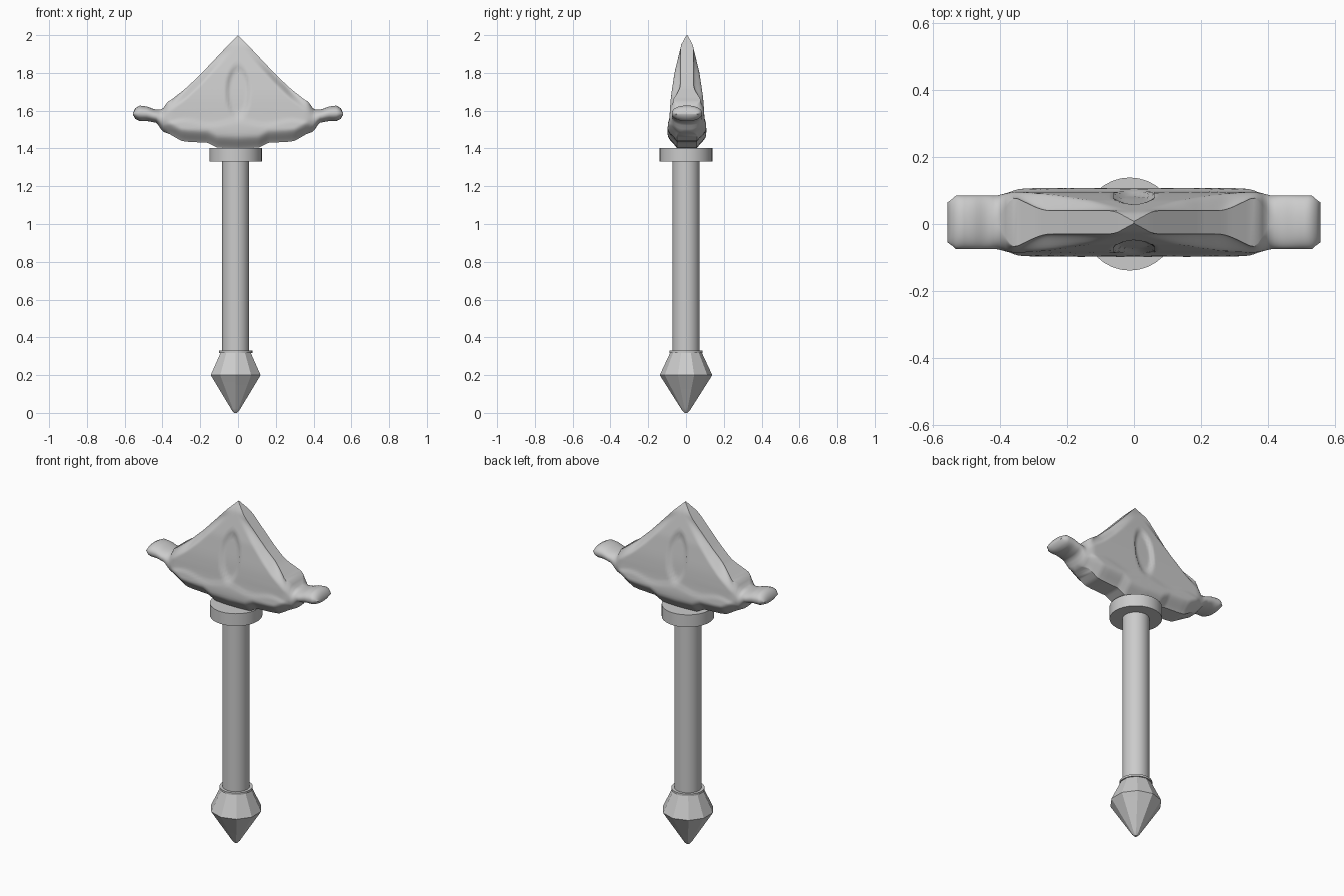
import bpy, bmesh, math

if "Cube" in bpy.data.objects:
    bpy.data.objects.remove(bpy.data.objects["Cube"])

AX = -0.0125  # handle axis


def lerp(table, v):
    for (a, p), (b, q) in zip(table, table[1:]):
        if v <= b:
            return p + (q - p) * max(0, v - a) / (b - a)
    return table[-1][1]


def smooth(a, b, v):
    t = min(1, max(0, (v - a) / (b - a)))
    return t * t * (3 - 2 * t)


def finish(bm, name, angle):
    bmesh.ops.recalc_face_normals(bm, faces=bm.faces)
    me = bpy.data.meshes.new(name)
    bm.to_mesh(me)
    bm.free()
    ob = bpy.data.objects.new(name, me)
    bpy.context.collection.objects.link(ob)
    if angle:
        bpy.ops.object.select_all(action='DESELECT')
        ob.select_set(True)
        bpy.context.view_layer.objects.active = ob
        bpy.ops.object.shade_smooth_by_angle(angle=math.radians(angle))
    return ob


def loft(rings, name, angle):
    bm = bmesh.new()
    rows = [[bm.verts.new(p) for p in ring] for ring in rings]
    n = len(rows[0])
    for a, b in zip(rows, rows[1:]):
        for i in range(n):
            j = (i + 1) % n
            bm.faces.new((a[i], a[j], b[j], b[i]))
    bm.faces.new(rows[0])
    bm.faces.new(rows[-1])
    return finish(bm, name, angle)


def lathe(name, profile, sides, angle=30):
    rings = []
    for r, z in profile:
        angles = [math.pi / 2 + 2 * math.pi * i / sides for i in range(sides)]
        rings.append([(AX + r * math.cos(a), r * math.sin(a), z) for a in angles])
    return loft(rings, name, angle)


# handle parts
lathe("pommel", [(0.008, 0.0), (0.02, 0.012), (0.028, 0.025), (0.139, 0.20), (0.083, 0.32)], 10, 20)
lathe("pommel_ring", [(0.088, 0.318), (0.088, 0.33)], 32)
lathe("shaft", [(0.072, 0.31), (0.072, 1.34)], 32)
lathe("collar", [(0.139, 1.33), (0.139, 1.402)], 32)

# head: silhouette and thickness profiles
TOP = [(0, 2.0), (0.05, 1.95), (0.12, 1.875), (0.2, 1.79), (0.28, 1.715), (0.35, 1.66), (0.375, 1.645),
       (0.40, 1.607), (0.44, 1.606), (0.48, 1.622), (0.52, 1.627), (0.545, 1.613), (0.557, 1.585)]
BOTTOM = [(0, 1.40), (0.11, 1.405), (0.16, 1.43), (0.26, 1.435), (0.30, 1.44), (0.36, 1.475),
          (0.40, 1.49), (0.43, 1.535), (0.48, 1.545), (0.52, 1.545), (0.545, 1.557), (0.557, 1.58)]
THICK = [(1.40, 0.098), (1.5, 0.103), (1.6, 0.094), (1.7, 0.081), (1.8, 0.066), (1.95, 0.03), (2.0, 0.003)]


def half_thickness(x, t, z, top, bot):
    full = lerp(THICK, z)
    rim = min(full, 0.035 + 0.05 * smooth(0.25, 0.4, x))
    body = rim + (full - rim) * smooth(0, 0.06, top - z)
    under = min(0.045, full)
    body = under + (body - under) * smooth(-0.02, 0.07, z - bot)
    # shallow oval hollow and wavy crust step
    d = (x / 0.065) ** 2 + ((z - 1.70) / 0.15) ** 2
    body -= 0.014 * smooth(0, 0.5, 1 - d)
    wave = 1.535 + 0.012 * math.cos(22 * x)
    body -= 0.005 * smooth(wave - 0.01, wave + 0.015, z) * (1 - smooth(1.55, 1.68, z))
    # rounded roll at each outer end
    end = 0.08 - 0.02 * smooth(0.53, 0.557, x)
    roll = end * max(0, 1 - abs(2 * t - 1) ** 2.2) ** (1 / 2.2)
    k = smooth(0.35, 0.42, x)
    return max(0.002, body * (1 - k) + roll * k)


rings = []
NX, NZ = 45, 40
for i in range(-NX, NX + 1):
    x = 0.557 * i / NX
    ax = abs(x)
    top, bot = lerp(TOP, ax), lerp(BOTTOM, ax)
    side = []
    for j in range(NZ + 1):
        t = 0.5 - 0.5 * math.cos(math.pi * j / NZ)
        z = top + (bot - top) * t
        side.append((half_thickness(ax, t, z, top, bot), z))
    rings.append([(x, 0.005 + h, z) for h, z in side] + [(x, 0.005 - h, z) for h, z in reversed(side)])
loft(rings, "blade_head", 40)
